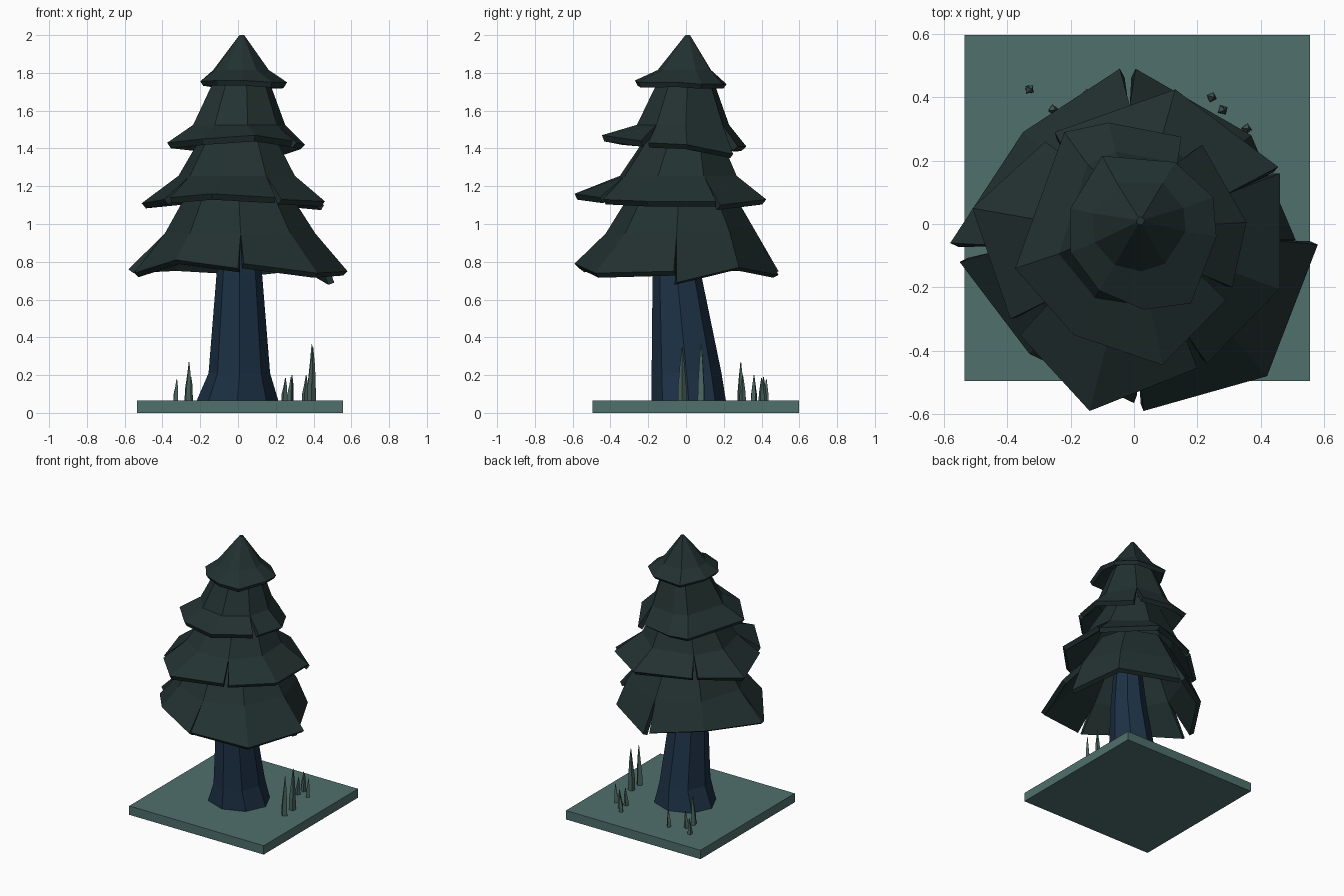
import bpy, bmesh, math

if "Cube" in bpy.data.objects:
    bpy.data.objects.remove(bpy.data.objects["Cube"])


def material(name, rgb):
    m = bpy.data.materials.new(name)
    m.diffuse_color = (*rgb, 1)
    m.use_nodes = True
    m.node_tree.nodes["Principled BSDF"].inputs["Base Color"].default_value = m.diffuse_color
    return m


NEEDLES = material("needles", (.016, .031, .03))
BARK = material("bark", (.012, .031, .06))
GROUND = material("ground", (.078, .16, .152))
GRASS = material("grass", (.07, .13, .115))


def finish(name, bm, mat):
    mesh = bpy.data.meshes.new(name)
    bm.to_mesh(mesh)
    bm.free()
    mesh.materials.append(mat)
    ob = bpy.data.objects.new(name, mesh)
    bpy.context.collection.objects.link(ob)
    return ob


def loft(name, rings, sides, mat, turn=0):
    """Closed flat-sided column; each ring is (x, y, z, radius_x, radius_y)."""
    bm = bmesh.new()
    loops = []
    for x, y, z, rx, ry in rings:
        angles = [turn + math.tau * i / sides for i in range(sides)]
        loops.append([bm.verts.new((x + rx * math.cos(a), y + ry * math.sin(a), z)) for a in angles])
    for lo, hi in zip(loops, loops[1:]):
        for i in range(sides):
            j = (i + 1) % sides
            bm.faces.new((lo[i], lo[j], hi[j], hi[i]))
    bm.faces.new(loops[0][::-1])
    bm.faces.new(loops[-1])
    return finish(name, bm, mat)


def tier(name, rim, mid, top, thick):
    """Hollow flared skirt. A rim entry with two points is a slit running up to the mid ring.
    mid and top are (x, y, z, radius)."""
    bm = bmesh.new()
    rim = [p if isinstance(p, list) else [p] for p in rim]
    edge = [[bm.verts.new(c) for c in p] for p in rim]
    rings = []
    for cx, cy, z, r in (mid, top):
        ring = []
        for p in rim:
            a = math.atan2(sum(c[1] - mid[1] for c in p), sum(c[0] - mid[0] for c in p))
            ring.append(bm.verts.new((cx + r * math.cos(a), cy + r * math.sin(a), z)))
        rings.append(ring)
    m, t = rings
    for i in range(len(rim)):
        j = (i + 1) % len(rim)
        bm.faces.new((edge[i][-1], edge[j][0], m[j], m[i]))
        bm.faces.new((m[i], m[j], t[j], t[i]))
    bm.faces.new(t)
    ob = finish(name, bm, NEEDLES)
    mod = ob.modifiers.new("thickness", "SOLIDIFY")
    mod.thickness = thick
    mod.offset = -1
    return ob


# ground slab
bm = bmesh.new()
bmesh.ops.create_cube(bm, size=1)
for v in bm.verts:
    v.co = (.01 + v.co.x * 1.09, .051 + v.co.y * 1.092, .0325 + v.co.z * .065)
finish("ground_slab", bm, GROUND)

# leaning trunk with a flared foot
loft("trunk", [(-.003, .015, .06, .218, .197), (.007, .003, .21, .163, .185),
               (.007, -.048, .73, .121, .129), (.007, -.06, 1.05, .09, .1)], 8, BARK)

# foliage, bottom to top
tier("foliage_bottom", [
    [(.58, -.065, .75), (.51, -.05, .69)], (.37, .28, .77),
    [(.005, .49, .73), (-.045, .49, .75)], (-.35, .29, .77),
    [(-.58, -.06, .76), (-.55, -.12, .74)], (-.33, -.41, .81),
    [(0, -.565, .765), (.03, -.59, .79)], (.42, -.48, .74)],
    (.01, -.025, .95, .4), (0, -.02, 1.2, .25), .035)

tier("foliage_lower_middle", [
    (.46, -.205, 1.12), [(.46, .16, 1.12), (.455, .18, 1.1)],
    (.13, .425, 1.13), [(-.25, .29, 1.13), (-.28, .26, 1.13)],
    (-.51, .05, 1.11), [(-.39, -.3, 1.13), (-.36, -.35, 1.14)],
    (-.14, -.59, 1.16), [(.2, -.455, 1.14), (.23, -.44, 1.13)]],
    (0, -.04, 1.255, .32), (.005, -.01, 1.5, .18), .035)

tier("foliage_upper_middle", [
    (.355, .005, 1.42), [(.215, .25, 1.37), (.15, .275, 1.41)],
    (-.08, .32, 1.41), (-.22, .29, 1.41),
    (-.375, -.14, 1.43), (-.19, -.35, 1.45),
    (.09, -.445, 1.47), [(.29, -.24, 1.44), (.31, -.2, 1.43)]],
    (0, -.015, 1.525, .25), (.015, 0, 1.77, .145), .035)

tier("foliage_top", [
    (.26, -.04, 1.75), (.25, .085, 1.74), (.13, .195, 1.74), (-.1, .215, 1.74),
    (-.2, .05, 1.755), (-.2, -.09, 1.755), (-.11, -.21, 1.76),
    (.03, -.27, 1.76), (.18, -.25, 1.75)],
    (.015, 0, 1.815, .15), (.02, .01, 2.0, .013), .03)

# grass blades: x, y, tip height
BLADES = [(.39, -.02, .35), (.385, .08, .365), (.355, .3, .2), (.28, .36, .2),
          (.245, .4, .185), (.275, .3, .19), (-.265, .29, .27), (-.255, .36, .19),
          (-.33, .425, .18), (-.15, .41, .19)]
for n, (x, y, z) in enumerate(BLADES):
    h, r = z - .06, .012 + .04 * (z - .06)
    loft(f"grass_blade_{n + 1}", [(x, y, .06, r, r), (x, y, .06 + h * .3, r * .9, r * .9),
                                  (x + .005, y, .06 + h * .65, r * .55, r * .55),
                                  (x + .006, y, z, .002, .002)], 4, GRASS, n * .7)
